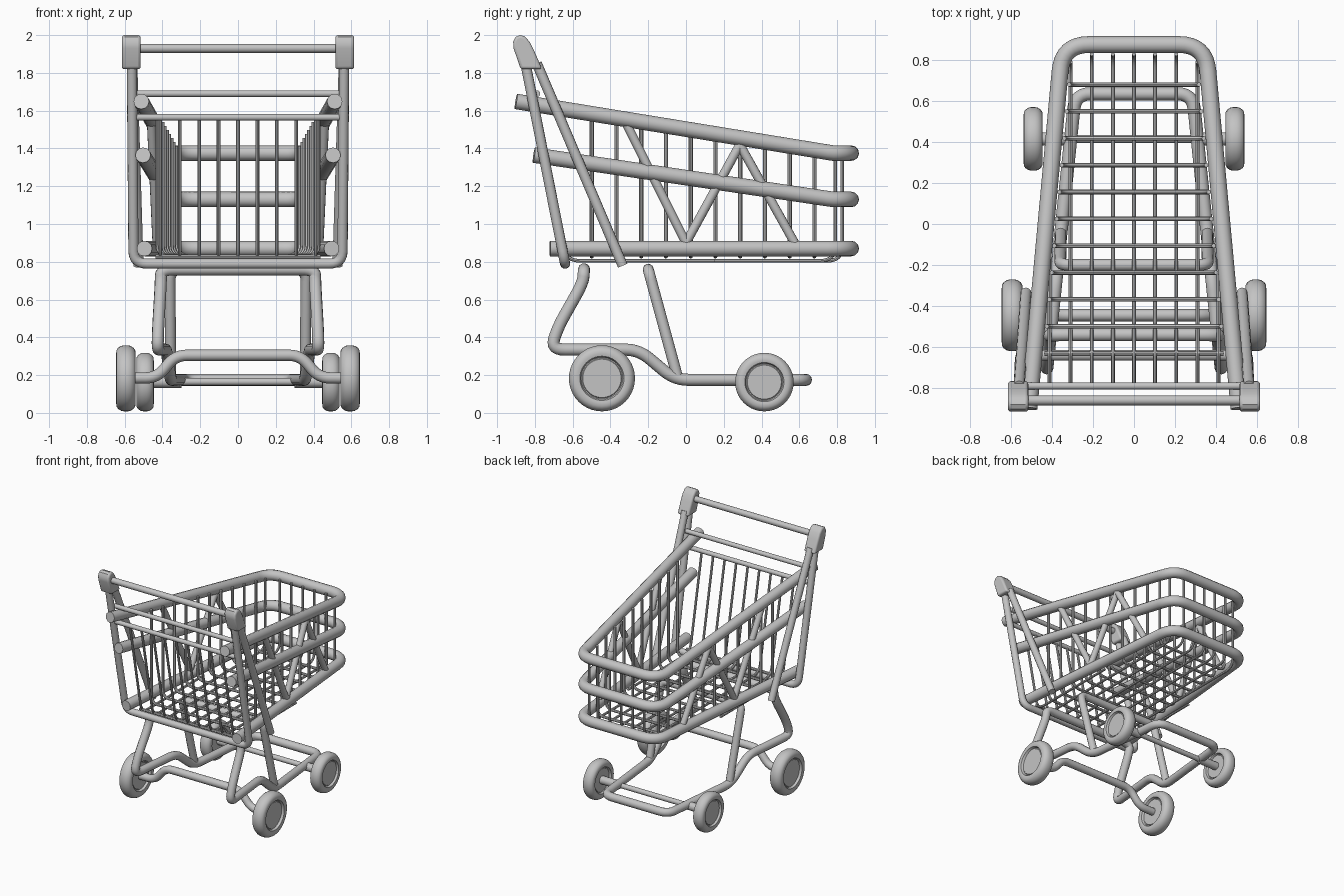
import bpy, bmesh, math
from mathutils import Vector, Matrix

cube = bpy.data.objects.get("Cube")
if cube:
    bpy.data.objects.remove(cube)

grey = bpy.data.materials.new("plain_grey")
grey.use_nodes = True
COLOUR = (0.55, 0.55, 0.55, 1)
grey.diffuse_color = COLOUR
grey.node_tree.nodes["Principled BSDF"].inputs["Base Color"].default_value = COLOUR


def finish(obj, angle=40):
    bpy.ops.object.select_all(action='DESELECT')
    obj.select_set(True)
    bpy.context.view_layer.objects.active = obj
    bpy.ops.object.shade_smooth_by_angle(angle=math.radians(angle))


def rounded(points, cut, cyclic=False, steps=6):
    """Replace each corner of a polyline with a short curve."""
    pts = [Vector(p) for p in points]
    n, out = len(pts), []
    for i, p in enumerate(pts):
        if not cyclic and i in (0, n - 1):
            out.append(p)
            continue
        a, b = pts[i - 1] - p, pts[(i + 1) % n] - p
        a = p + a.normalized() * min(cut, a.length * 0.48)
        b = p + b.normalized() * min(cut, b.length * 0.48)
        for k in range(steps + 1):
            t = k / steps
            out.append(a * (1 - t) ** 2 + p * 2 * t * (1 - t) + b * t * t)
    return out


def tube(name, points, radius, cut=0.0, cyclic=False, res=4):
    path = rounded(points, cut, cyclic) if cut else [Vector(p) for p in points]
    curve = bpy.data.curves.new(name, 'CURVE')
    curve.dimensions = '3D'
    curve.bevel_depth = radius
    curve.bevel_resolution = res
    curve.use_fill_caps = True
    spline = curve.splines.new('POLY')
    spline.points.add(len(path) - 1)
    for sp, p in zip(spline.points, path):
        sp.co = (*p, 1)
    spline.use_cyclic_u = cyclic
    curve.materials.append(grey)
    obj = bpy.data.objects.new(name, curve)
    bpy.context.collection.objects.link(obj)
    bpy.ops.object.select_all(action='DESELECT')
    obj.select_set(True)
    bpy.context.view_layer.objects.active = obj
    bpy.ops.object.convert(target='MESH')
    finish(bpy.context.object)


def mesh_object(name, bm):
    bmesh.ops.recalc_face_normals(bm, faces=bm.faces)
    mesh = bpy.data.meshes.new(name)
    bm.to_mesh(mesh)
    bm.free()
    mesh.materials.append(grey)
    obj = bpy.data.objects.new(name, mesh)
    bpy.context.collection.objects.link(obj)
    return obj


def flip(points):
    return [(-x, y, z) for x, y, z in reversed(points)]


def rail_x(y):
    return 0.51 - 0.092 * (y + 0.88)


def frame_x(y):
    return 0.352 - 0.104 * y


# Basket rails: sloping sides that level off round the far end
def rail_z(y, level, slope):
    return level + slope * max(0, 0.78 - y)


RAILS = {"top_rail": (-0.9, 1.375, 0.163),
         "middle_rail": (-0.805, 1.13, 0.148),
         "bottom_rail": (-0.72, 0.87, 0)}
for name, (back, level, slope) in RAILS.items():
    side = [(rail_x(back), back, 0), (rail_x(0.875), 0.875, 0)]
    path = rounded(side + flip(side), 0.13, steps=8)
    tube(name, [(p.x, p.y, rail_z(p.y, level, slope)) for p in path], 0.041)

# Cross wires: floor of the basket, turned up to the top rail at each side
for i in range(11):
    y = -0.63 + 0.131 * i
    x = rail_x(y) - 0.05
    half = [(x, y, 0.828)]
    if i:
        half.insert(0, (x, y, rail_z(y, 1.375, 0.163)))
    tube("cross_wire", half + flip(half), 0.011, 0.06, res=2)

# Long wires: down the back gate, along the floor and up the far end
for i in range(-4, 5):
    x = 0.103 * i
    wire = [(x, -0.79, 1.565), (x, -0.64, 0.805)]
    if abs(i) == 4:
        wire.append((x, 0.15, 0.805))
    else:
        end = 0.79 if abs(i) == 3 else 0.828
        wire += [(x, end, 0.805), (x, end, 1.375)]
    tube("long_wire", wire, 0.0095, 0.08, res=2)

# Handle frame, gate bars and push handle
post = [(0.562, -0.85, 1.85), (0.553, -0.64, 0.79)]
tube("handle_frame", post + flip(post), 0.027, 0.07)
for name, w, y, z, r in (("push_handle", 0.55, -0.86, 1.93, 0.024),
                         ("upper_gate_bar", 0.55, -0.79, 1.69, 0.018),
                         ("lower_gate_bar", 0.54, -0.79, 1.565, 0.018)):
    tube(name, [(-w, y, z), (w, y, z)], r)

# Lower carriage: one closed loop of tube
lower_side = [(y, z) for y, z in ((0.635, 0.175), (-0.06, 0.175), (-0.25, 0.335),
                                  (-0.715, 0.335), (-0.68, 0.45), (-0.545, 0.69),
                                  (-0.54, 0.76))]
loop = [(frame_x(y), y, z) for y, z in lower_side]
tube("lower_frame", loop + flip(loop), 0.032, 0.075, cyclic=True)
leg = [(frame_x(-0.045), -0.045, 0.19), (0.36, -0.2, 0.76)]
tube("support_hoop", leg + flip(leg), 0.029, 0.06)

# Axles
axle = [(0.59, -0.445, 0.185), (0.43, -0.445, 0.185), (0.33, -0.445, 0.305)]
tube("rear_axle", axle + flip(axle), 0.03, 0.06)
tube("front_axle", [(-0.48, 0.415, 0.165), (0.48, 0.415, 0.165)], 0.02)


# Wheel: half profile of radius and width fractions, mirrored and spun
def wheel(name, x, y, z, radius, half_width):
    half = [(0, 0.7), (0.58, 0.7), (0.6, 0.6), (0.63, 0.6), (0.67, 0.95),
            (0.74, 1), (0.84, 0.98), (0.92, 0.82), (0.98, 0.5), (1, 0.2)]
    profile = half + [(r, -w) for r, w in reversed(half)]
    bm = bmesh.new()
    verts = [bm.verts.new((w * half_width, 0, r * radius)) for r, w in profile]
    edges = [bm.edges.new(pair) for pair in zip(verts, verts[1:])]
    bmesh.ops.spin(bm, geom=verts + edges, cent=(0, 0, 0), axis=(1, 0, 0),
                   angle=math.tau, steps=40, use_duplicate=False)
    bmesh.ops.remove_doubles(bm, verts=bm.verts, dist=0.0002)
    bmesh.ops.translate(bm, verts=bm.verts, vec=(x, y, z))
    finish(mesh_object(name, bm), 35)


# Handle cap: rounded side profile given thickness
def handle_cap(name, x):
    profile = [(-0.875, 1.82), (-0.913, 1.93), (-0.915, 1.965), (-0.902, 1.99),
               (-0.88, 2.0), (-0.855, 1.994), (-0.828, 1.965), (-0.805, 1.92),
               (-0.762, 1.82)]
    bm = bmesh.new()
    face = bm.faces.new([bm.verts.new((x - 0.05, y, z)) for y, z in profile])
    new = bmesh.ops.extrude_face_region(bm, geom=[face])["geom"]
    bmesh.ops.translate(bm, vec=(0.1, 0, 0),
                        verts=[v for v in new if isinstance(v, bmesh.types.BMVert)])
    obj = mesh_object(name, bm)
    bevel = obj.modifiers.new("soft_edges", 'BEVEL')
    bevel.width = 0.014
    bevel.segments = 3
    bevel.limit_method = 'ANGLE'
    bevel.angle_limit = math.radians(50)
    finish(obj, 35)


# Parts repeated on both sides
for s, side in ((1, "left"), (-1, "right")):
    wheel(side + "_rear_wheel", s * 0.594, -0.445, 0.183, 0.175, 0.051)
    wheel(side + "_front_wheel", s * 0.492, 0.415, 0.163, 0.155, 0.046)
    tube(side + "_front_hub", [(s * 0.3, 0.415, 0.165), (s * 0.48, 0.415, 0.165)], 0.032)
    handle_cap(side + "_handle_cap", s * 0.565)
    tube(side + "_handle_strut", [(s * 0.56, -0.79, 1.85), (s * 0.527, -0.335, 0.78)], 0.027)
    zigzag = [(-0.315, 1.53), (0.0, 0.9), (0.285, 1.42), (0.575, 0.9)]
    for a, b in zip(zigzag, zigzag[1:]):
        tube(side + "_side_brace", [(s * rail_x(y), y, z) for y, z in (a, b)], 0.024)
